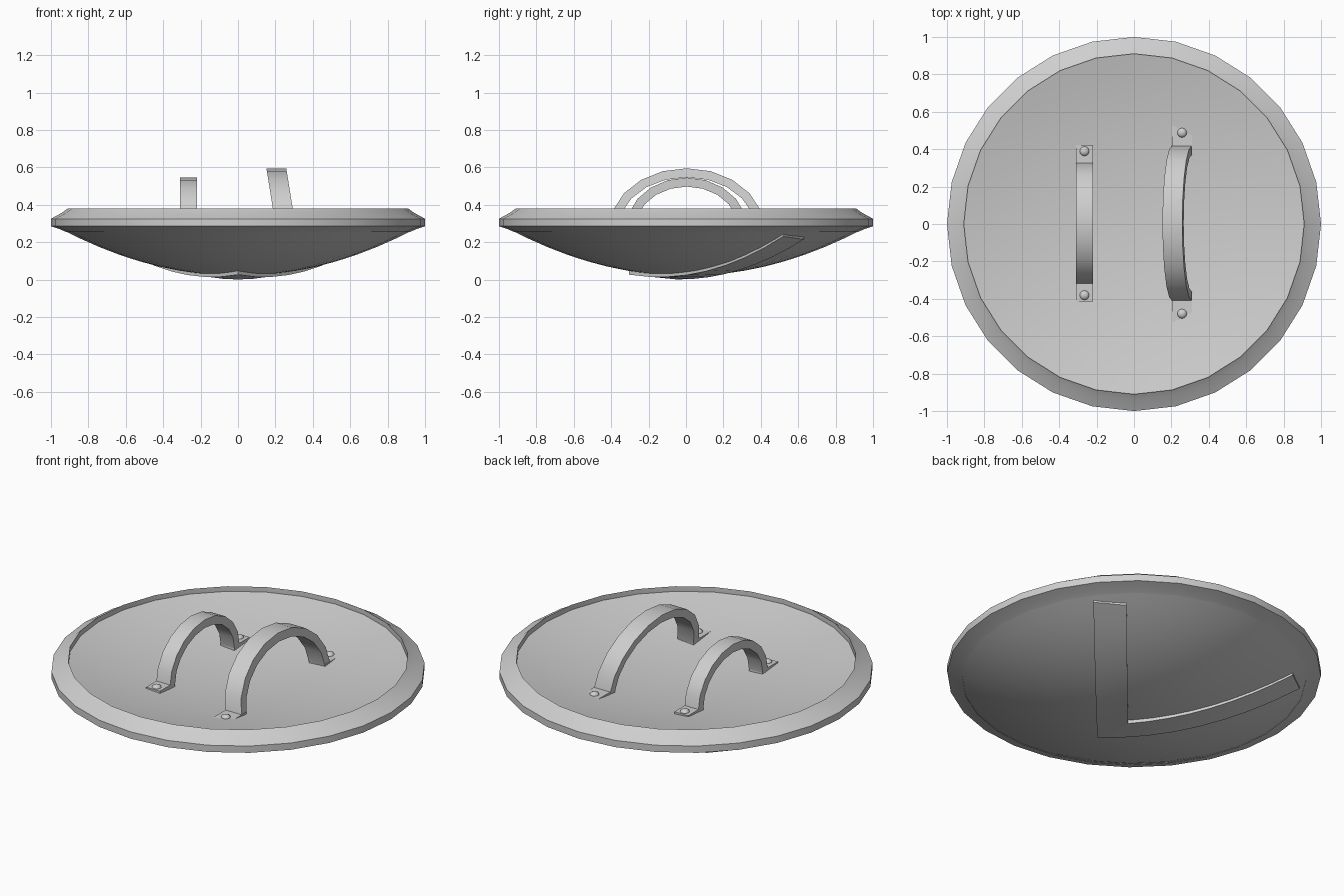
import bpy, bmesh, math
from mathutils import Vector

SIDES = 28

cube = bpy.data.objects.get("Cube")
if cube:
    bpy.data.objects.remove(cube, do_unlink=True)

metal = bpy.data.materials.new("grey_metal")
metal.use_nodes = True
GREY = (0.62, 0.62, 0.62, 1)
metal.diffuse_color = GREY
metal.node_tree.nodes["Principled BSDF"].inputs["Base Color"].default_value = GREY


def finish(name, bm, angle=30):
    """Turn a bmesh into a shaded object."""
    bmesh.ops.remove_doubles(bm, verts=bm.verts, dist=1e-5)
    bmesh.ops.recalc_face_normals(bm, faces=bm.faces)
    mesh = bpy.data.meshes.new(name)
    bm.to_mesh(mesh)
    bm.free()
    obj = bpy.data.objects.new(name, mesh)
    mesh.materials.append(metal)
    bpy.context.collection.objects.link(obj)
    bpy.ops.object.select_all(action='DESELECT')
    obj.select_set(True)
    bpy.context.view_layer.objects.active = obj
    bpy.ops.object.shade_smooth_by_angle(angle=math.radians(angle))
    return obj


def lathe(name, profile, closed=False):
    """Spin an (r, z) profile around the z axis."""
    bm = bmesh.new()
    verts = [bm.verts.new((r, 0, z)) for r, z in profile]
    edges = [bm.edges.new(pair) for pair in zip(verts, verts[1:])]
    if closed:
        edges.append(bm.edges.new((verts[-1], verts[0])))
    bmesh.ops.spin(bm, geom=verts + edges, cent=(0, 0, 0), axis=(0, 0, 1),
                   angle=math.tau, steps=SIDES)
    return finish(name, bm)


def sweep(name, sections, angle=30):
    """Join equal four-cornered sections into a capped bar."""
    bm = bmesh.new()
    rings = [[bm.verts.new(p) for p in s] for s in sections]
    for a, b in zip(rings, rings[1:]):
        for i in range(4):
            j = (i + 1) % 4
            bm.faces.new((a[i], a[j], b[j], b[i]))
    bm.faces.new(rings[0])
    bm.faces.new(rings[-1])
    return finish(name, bm, angle)


def outer_z(r):
    return 0.02 + 0.28 * r * r


def inner_z(r):
    return 0.24 + 0.133 * r * r


# Domed outside and shallow hollow inside
radii = [0.95 * i / 9 for i in range(10)]
lathe("shield_face", [(r, outer_z(r)) for r in radii])
lathe("shield_hollow", [(r * 0.96, inner_z(r * 0.96)) for r in radii])

# Raised rim
lathe("rim", [(0.91, 0.345), (0.91, 0.38), (0.94, 0.358), (1.0, 0.325),
              (1.0, 0.285), (0.95, 0.268), (0.92, 0.255)], closed=True)

# Two-legged raised chevron on the domed face
STEPS = 8
for side, label in ((1, "left"), (-1, "right")):
    sections = []
    for i in range(STEPS + 1):
        t = i / STEPS
        depth = 0.02 - 0.01 * t
        outer = Vector((0, -0.305)).lerp(Vector((0.72, 0.52)), t)
        inner = Vector((0, -0.05)).lerp(Vector((0.58, 0.63)), t)
        corners = [(outer, -depth), (inner, -depth), (inner, 0.02), (outer, 0.02)]
        sections.append([(side * p.x, p.y, outer_z(p.length) + dz) for p, dz in corners])
    sweep(label + "_chevron_leg", sections)


# Arched handles with riveted feet
def handle(name, x, width, span, rise, foot_end, rivet_y, lean):
    base, thick, y0 = 0.27, 0.048, 0.004
    sections = []
    for i in range(11):
        a = math.pi * (i / 10 - 0.5)
        section = []
        for cut, side in ((0, -1), (0, 1), (thick, 1), (thick, -1)):
            y = (span - cut) * math.sin(a)
            h = (rise - cut) * math.cos(a)
            section.append((x + side * width / 2 - lean * h / rise, y + y0, base + h))
        sections.append(section)
    sweep(name + "_arch", sections, 35)
    for s, end in ((-1, "front"), (1, "back")):
        foot = [[(x + i * width / 2, s * y + y0, z)
                 for i, z in ((-1, 0.258), (1, 0.258), (1, 0.283), (-1, 0.283))]
                for y in (span - thick, foot_end)]
        sweep(name + "_" + end + "_foot", foot)
        bm = bmesh.new()
        bmesh.ops.create_uvsphere(bm, u_segments=12, v_segments=8, radius=0.026)
        bmesh.ops.scale(bm, vec=(1, 1, 0.7), verts=bm.verts)
        bmesh.ops.translate(bm, vec=(x, s * rivet_y + y0, 0.281), verts=bm.verts)
        finish(name + "_" + end + "_rivet", bm, 60)


handle("small_handle", -0.265, 0.09, 0.325, 0.275, 0.418, 0.385, 0)
handle("large_handle", 0.257, 0.106, 0.415, 0.325, 0.528, 0.484, 0.052)
